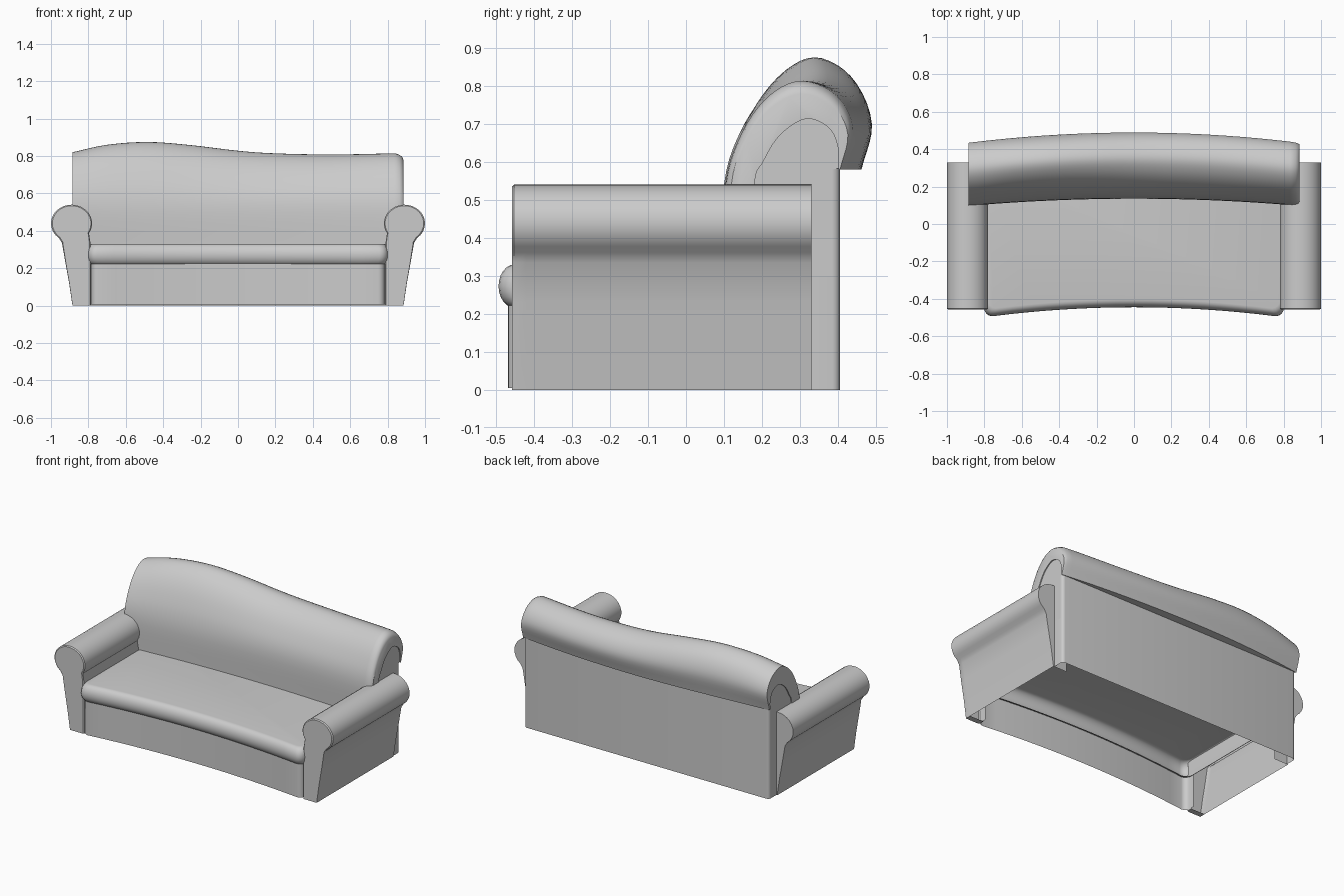
import bpy, bmesh
from math import sin, cos, radians
from mathutils import Vector

if "Cube" in bpy.data.objects:
    bpy.data.objects.remove(bpy.data.objects["Cube"])


def spline(pts, n=5):
    """Smooth curve through a few key points."""
    p = [Vector(q) for q in pts]
    p = [2 * p[0] - p[1]] + p + [2 * p[-1] - p[-2]]
    out = []
    for i in range(1, len(p) - 2):
        a, b, c, d = p[i - 1:i + 3]
        for k in range(n):
            t = k / n
            out.append(0.5 * (2 * b + (c - a) * t + (2 * a - 5 * b + 4 * c - d) * t * t
                              + (3 * b - a - 3 * c + d) * t ** 3))
    return out + [p[-2]]


def finish(name, bm, angle=35):
    bmesh.ops.recalc_face_normals(bm, faces=bm.faces[:])
    me = bpy.data.meshes.new(name)
    bm.to_mesh(me)
    bm.free()
    ob = bpy.data.objects.new(name, me)
    bpy.context.collection.objects.link(ob)
    bpy.ops.object.select_all(action='DESELECT')
    bpy.context.view_layer.objects.active = ob
    ob.select_set(True)
    bpy.ops.object.shade_smooth_by_angle(angle=radians(angle))
    return ob


def loft(name, rings, closed=True, caps=(True, True), skip=(), angle=35):
    """Skin successive rings of points; skip holds (ring, side) faces left open."""
    bm = bmesh.new()
    rv = [[bm.verts.new(p) for p in r] for r in rings]
    n = len(rv[0])
    for i in range(len(rv) - 1):
        for j in range(n if closed else n - 1):
            if (i, j) not in skip:
                k = (j + 1) % n
                bm.faces.new((rv[i][j], rv[i][k], rv[i + 1][k], rv[i + 1][j]))
    if caps[0]:
        bm.faces.new(rv[0][::-1])
    if caps[1]:
        bm.faces.new(rv[-1])
    return finish(name, bm, angle)


# Rolled arms: profile swept in y, hollow below behind the front post
prof = [(0.885, 0), (0.903, 0.12), (0.923, 0.23), (0.941, 0.335)]
for k in range(21):
    a = radians(-52 + 264 * k / 20)
    prof.append((0.89 + 0.11 * cos(a), 0.44 + 0.10 * sin(a)))
prof += [(0.788, 0.33), (0.786, 0.22), (0.785, 0)]
n = len(prof)


def arm_ring(y, inset=0):
    """Arm section at y, optionally drawn in for the rounded front edge."""
    return [(0.88 + (x - 0.88) * (1 - inset), y, 0.44 + (z - 0.44) * (1 - inset) if z > 0.3 else z)
            for x, z in prof]


arm = loft("arm", [arm_ring(-0.458, 0.06), arm_ring(-0.452), arm_ring(-0.42), arm_ring(0.33)],
           skip={(2, n - 1), (2, n - 2)})
arm.modifiers.new("mirror", 'MIRROR')

# Rolled backrest: thick arch swept along x, with varying height and bow
outer = spline([(0.10, 0.30), (0.10, 0.54), (0.145, 0.68), (0.215, 0.775), (0.30, 0.813),
                (0.39, 0.775), (0.434, 0.69), (0.407, 0.58)])
inner = spline([(0.175, 0.30), (0.18, 0.54), (0.203, 0.60), (0.247, 0.67), (0.315, 0.713),
                (0.375, 0.69), (0.399, 0.64), (0.400, 0.583)])
crest = spline([(-0.885, 0.82), (-0.7, 0.86), (-0.48, 0.875), (-0.25, 0.858), (0, 0.828),
                (0.2, 0.814), (0.5, 0.808), (0.78, 0.813), (0.845, 0.813)], 4)
stations = [(x, top, 0) for x, top in crest] + [(0.865, 0.81, 0.05), (0.878, 0.806, 0.12), (0.885, 0.80, 0.24)]
rings = []
for x, top, s in stations:
    bow = 0.055 * (1 - (x / 0.885) ** 2)
    ring = []
    for o, i in zip(outer, inner):
        z = o.y + max(0, o.y - 0.56) * (top - 0.813) / 0.253
        y = o.x + bow * (0.7 + 0.3 * min(1, max(0, (o.x - 0.1) / 0.15)))
        ring.append((x, y + (i.x - y) * s, z + (i.y - z) * s))
    rings.append(ring + [(x, i.x, i.y) for i in reversed(inner)])
loft("backrest", rings, caps=(True, True))

# End panels inside the arch, running down into the rear corner
for side in (-1, 1):
    bm = bmesh.new()
    bm.faces.new([bm.verts.new((side * 0.879, p.x, p.y)) for p in inner]
                 + [bm.verts.new((side * 0.879, 0.385, z)) for z in (0.58, 0.30)])
    finish("backrest_end_panel", bm)

# Rear shell with rounded corners
half = [(0.8785, 0.33), (0.8785, 0.385)]
half += [(0.8585 + 0.02 * cos(radians(a)), 0.385 + 0.02 * sin(radians(a))) for a in (22, 45, 68, 90)]
path = half + [(-x, y) for x, y in reversed(half)]
loft("rear_shell", [[(x, y, z) for x, y in path] for z in (0, 0.61)], closed=False, caps=(False, False))


def bowed_front(w, mid, dip, r):
    """Front edge, bowed inward at the middle, with rounded corners."""
    xs = [(-1 + 2 * k / 16) * (w - r) for k in range(17)]
    edge = [(x, mid - dip * (x / w) ** 2) for x in xs]
    ye = edge[-1][1]
    turn = [(w - r + r * sin(radians(a)), ye + r - r * cos(radians(a))) for a in (22, 45, 68, 90)]
    return [(-x, y) for x, y in reversed(turn)] + edge + turn


# Seat cushion: shell with a rounded rim, open underneath
rings = []
for k in range(13):
    a = radians(-90 + 15 * k)
    inset = 0.042 * (1 - cos(a))
    pts = bowed_front(0.802 - inset * 0.5, -0.445 + inset, 0.054, 0.045)
    w = pts[-1][0]
    rings.append([(x, y, 0.273 + 0.057 * sin(a)) for x, y in pts + [(w, 0.30), (-w, 0.30)]])
loft("seat_cushion", rings, caps=(False, True))

# Front skirt below the cushion
pts = bowed_front(0.785, -0.425, 0.048, 0.035)
pts = [(-0.785, -0.40)] + pts + [(0.785, -0.40)]
loft("front_skirt", [[(x, y, z) for x, y in pts] for z in (0.005, 0.232)], closed=False, caps=(False, False))
